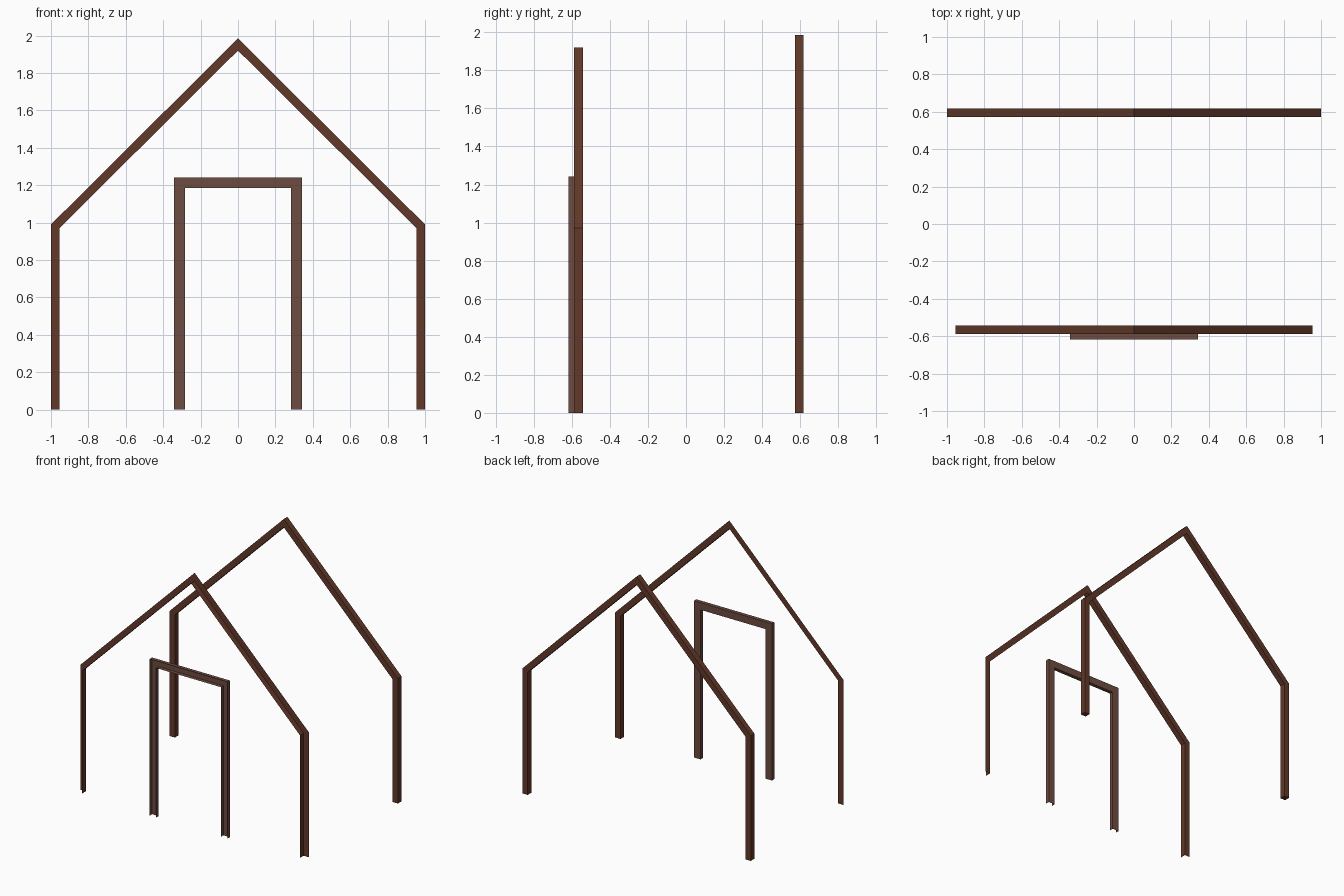
import bpy, bmesh

if "Cube" in bpy.data.objects:
    bpy.data.objects.remove(bpy.data.objects["Cube"])


def material(name, rgb):
    lin = [((c / 255 + 0.055) / 1.055) ** 2.4 for c in rgb]
    m = bpy.data.materials.new(name)
    m.diffuse_color = (*lin, 1)
    m.use_nodes = True
    m.node_tree.nodes["Principled BSDF"].inputs["Base Color"].default_value = m.diffuse_color
    return m


timber = material("dark timber", (98, 57, 41))
door_wood = material("door wood", (109, 76, 65))
T = 0.046  # beam thickness


def gable(d):
    """House outline in x,z, moved inward by d with mitred corners."""
    x, eave, apex = 1 - d, 0.99 - d * 0.4142, 1.985 - d * 1.4142
    return [(-x, 0), (-x, eave), (0, apex), (x, eave), (x, 0)]


def doorway(d):
    """Door outline in x,z, moved inward by d."""
    x, z = 0.341 - d, 1.241 - d
    return [(-x, 0), (-x, z), (x, z), (x, 0)]


def sweep(name, outline, profile, mat, closed=False):
    """Run a profile of (inset, y) points along an outline."""
    bm = bmesh.new()
    rows = [[bm.verts.new((x, y, z)) for x, z in outline(d)] for d, y in profile]
    pairs = list(zip(rows, rows[1:] + rows[:1]))
    for a, b in pairs if closed else pairs[:-1]:
        for i in range(len(a) - 1):
            bm.faces.new((a[i], a[i + 1], b[i + 1], b[i]))
    if closed:  # feet
        for i in (0, -1):
            bm.faces.new([r[i] for r in rows])
        bmesh.ops.recalc_face_normals(bm, faces=bm.faces)
    me = bpy.data.meshes.new(name)
    bm.to_mesh(me)
    bm.free()
    me.materials.append(mat)
    ob = bpy.data.objects.new(name, me)
    bpy.context.collection.objects.link(ob)
    return ob


# Rear gable: solid square beam
sweep("rear_gable_frame", gable,
      [(0, 0.572), (T, 0.572), (T, 0.618), (0, 0.618)], timber, closed=True)

# Front gable: open L-shaped trim, flange at the back and lip facing out
sweep("front_gable_trim", gable,
      [(0, -0.542), (T, -0.542), (T, -0.588)], timber)

# Door surround: channel open towards the front
sweep("door_surround", doorway,
      [(0, -0.618), (0, -0.588), (0.057, -0.588), (0.057, -0.618)], door_wood)
